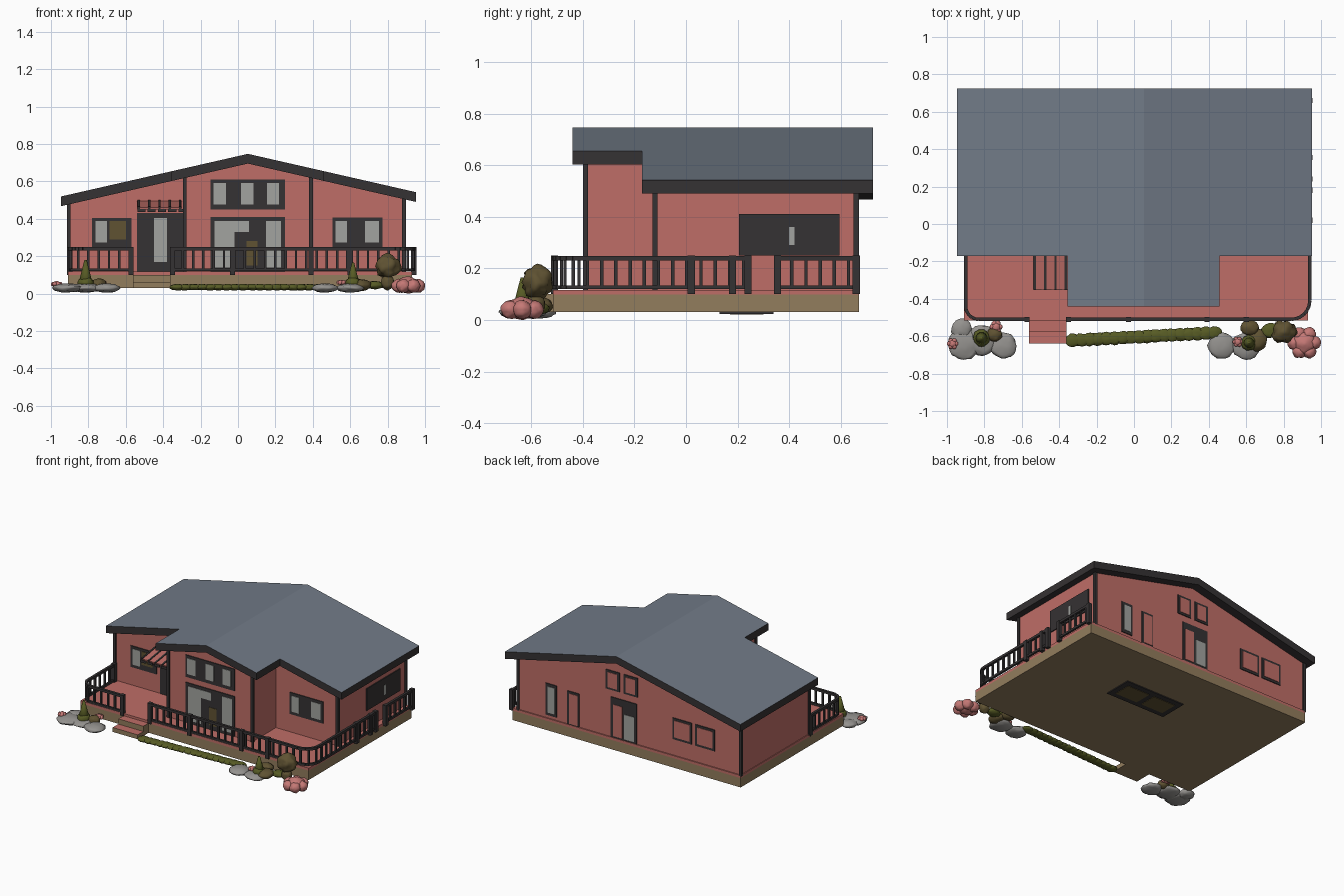
import bpy, bmesh, math, random
from mathutils import Vector, Matrix, noise

if "Cube" in bpy.data.objects:
    bpy.data.objects.remove(bpy.data.objects["Cube"])

random.seed(4)
COLORS = {
    "wall pink": (0.52, 0.155, 0.135), "roof slate": (0.165, 0.195, 0.24),
    "trim charcoal": (0.036, 0.032, 0.033), "base tan": (0.29, 0.205, 0.11),
    "hedge green": (0.095, 0.105, 0.018), "rock grey": (0.30, 0.29, 0.275),
    "glass grey": (0.36, 0.37, 0.35), "bush brown": (0.115, 0.085, 0.032),
    "flower pink": (0.56, 0.19, 0.18)}
NAMES = list(COLORS)
for n, c in COLORS.items():
    bpy.data.materials.new(n).diffuse_color = (*c, 1)
PINK, SLATE, DARK, TAN, GREEN, ROCK, GLASS, BROWN, FLOWER = range(9)


def finish(name, bm, rule=None, smooth=False):
    bmesh.ops.recalc_face_normals(bm, faces=bm.faces)
    bm.normal_update()
    for f in bm.faces:
        if rule:
            f.material_index = rule(f)
        f.smooth = smooth
    used = sorted({f.material_index for f in bm.faces})
    for f in bm.faces:
        f.material_index = used.index(f.material_index)
    me = bpy.data.meshes.new(name)
    bm.to_mesh(me)
    bm.free()
    for i in used:
        me.materials.append(bpy.data.materials[NAMES[i]])
    ob = bpy.data.objects.new(name, me)
    bpy.context.collection.objects.link(ob)
    return ob


def paint(verts, mat):
    for f in {f for v in verts for f in v.link_faces}:
        f.material_index = mat


def box(bm, x0, x1, y0, y1, z0, z1, mat=0):
    m = Matrix.Translation(((x0 + x1) / 2, (y0 + y1) / 2, (z0 + z1) / 2)) @ \
        Matrix.Diagonal((abs(x1 - x0), abs(y1 - y0), abs(z1 - z0), 1))
    paint(bmesh.ops.create_cube(bm, size=1, matrix=m)["verts"], mat)


def bar(bm, a, b, w, mat=DARK, h=None):
    a, b = Vector(a), Vector(b)
    m = Matrix.Translation((a + b) / 2) @ (b - a).to_track_quat('Z', 'Y').to_matrix().to_4x4() @ \
        Matrix.Diagonal((w, h or w, (b - a).length, 1))
    paint(bmesh.ops.create_cube(bm, size=1, matrix=m)["verts"], mat)


def prism(bm, pts, y0, y1, mat=0):
    a = [bm.verts.new((x, y0, z)) for x, z in pts]
    b = [bm.verts.new((x, y1, z)) for x, z in pts]
    bm.faces.new(a)
    bm.faces.new(b[::-1])
    for i in range(len(a)):
        j = (i + 1) % len(a)
        bm.faces.new((a[i], a[j], b[j], b[i]))
    paint(a + b, mat)


# Roof: one gable plane with a section projecting forward
RIDGE, TOP, SLOPE = 0.053, 0.747, 0.228
def roof_z(x):
    return TOP - SLOPE * abs(x - RIDGE)

def roof(name, x0, x1, y0, y1):
    bm = bmesh.new()
    xs = (x0, RIDGE, x1)
    prism(bm, [(x, roof_z(x)) for x in xs] + [(x, roof_z(x) - 0.052) for x in xs[::-1]], y0, y1)
    finish(name, bm, lambda f: SLATE if f.normal.z > 0.5 else DARK)

roof("main_roof", -0.946, 0.953, -0.17, 0.725)
roof("front_roof", -0.355, 0.457, -0.44, -0.17)

# Walls
def walls(name, x0, x1, y0, y1):
    bm = bmesh.new()
    prism(bm, [(x0, 0.1), (x0, roof_z(x0) - 0.03), (RIDGE, TOP - 0.03),
               (x1, roof_z(x1) - 0.03), (x1, 0.1)], y0, y1, PINK)
    finish(name, bm)

walls("main_walls", -0.905, 0.888, -0.12, 0.662)
walls("front_walls", -0.285, 0.39, -0.39, -0.12)

# Dark corner trims
bm = bmesh.new()
for x, y in ((-0.905, -0.12), (0.888, -0.12), (-0.905, 0.66), (0.888, 0.66), (-0.285, -0.39), (0.39, -0.39)):
    box(bm, x - 0.01, x + 0.01, y - 0.01, y + 0.01, 0.11, roof_z(x) - 0.04, DARK)
finish("corner_trims", bm)

# Base, deck and steps
bm = bmesh.new()
box(bm, -0.91, 0.93, -0.515, 0.67, 0.03, 0.098, TAN)
finish("base", bm)
bm = bmesh.new()
box(bm, -0.91, 0.93, -0.515, 0.67, 0.098, 0.117, PINK)
finish("deck", bm)
bm = bmesh.new()
box(bm, -0.562, -0.36, -0.64, -0.514, 0.03, 0.062)
box(bm, -0.562, -0.36, -0.575, -0.514, 0.062, 0.1)
finish("steps", bm, lambda f: PINK if f.normal.z > 0.5 else TAN)
bm = bmesh.new()
box(bm, -0.14, 0.34, 0.13, 0.34, 0.024, 0.031, DARK)
for x in (-0.1, 0.12):
    box(bm, x, x + 0.18, 0.17, 0.30, 0.021, 0.025, BROWN)
finish("floor_vent", bm)


# Windows and doors: dark plate with pane plates; s = outward y direction
def window(name, y, s, x0, x1, z0, z1, panes):
    bm = bmesh.new()
    box(bm, x0, x1, y, y + s * 0.006, z0, z1, DARK)
    for a, b, c, d, m in panes:
        box(bm, a, b, y + s * 0.003, y + s * 0.009, c, d, m)
    finish(name, bm)

F, B = -0.12, 0.662
window("left_window", F, -1, -0.78, -0.57, 0.25, 0.405,
       [(-0.762, -0.70, 0.272, 0.387, GLASS), (-0.688, -0.60, 0.29, 0.387, BROWN)])
window("right_window", F, -1, 0.505, 0.772, 0.25, 0.408,
       [(0.522, 0.582, 0.272, 0.388, GLASS), (0.68, 0.755, 0.272, 0.388, GLASS)])
window("entry_door", F, -1, -0.54, -0.29, 0.118, 0.43, [(-0.45, -0.38, 0.17, 0.405, GLASS)])
window("upper_window", -0.39, -1, -0.147, 0.25, 0.45, 0.61,
       [(x, x + 0.065, 0.475, 0.59, GLASS) for x in (-0.13, 0.017, 0.155)])
window("patio_door", -0.39, -1, -0.147, 0.25, 0.118, 0.41,
       [(-0.125, -0.02, 0.14, 0.388, GLASS), (0.15, 0.23, 0.14, 0.388, GLASS),
        (0.045, 0.105, 0.15, 0.28, BROWN), (-0.02, 0.06, 0.33, 0.388, GLASS)])
for i, x in enumerate((-0.62, -0.435)):
    window(f"back_window_{i}", B, 1, x - 0.078, x + 0.078, 0.235, 0.39,
           [(x - 0.062, x + 0.062, 0.252, 0.374, PINK)])
for i, x in enumerate((-0.02, 0.125)):
    window(f"back_upper_window_{i}", B, 1, x - 0.055, x + 0.055, 0.46, 0.6,
           [(x - 0.038, x + 0.038, 0.475, 0.585, PINK)])
window("back_center_door", B, 1, -0.07, 0.14, 0.118, 0.41,
       [(-0.05, 0.03, 0.13, 0.31, GLASS), (0.045, 0.12, 0.13, 0.36, PINK)])
window("back_side_door", B, 1, 0.395, 0.49, 0.118, 0.36, [(0.405, 0.475, 0.125, 0.345, PINK)])
window("back_side_window", B, 1, 0.575, 0.665, 0.14, 0.37, [(0.59, 0.645, 0.16, 0.35, GLASS)])
bm = bmesh.new()
box(bm, 0.888, 0.895, 0.205, 0.595, 0.25, 0.41, DARK)
box(bm, 0.89, 0.897, 0.40, 0.42, 0.29, 0.36, GLASS)
finish("side_window", bm)

# Striped awning over the entry
bm = bmesh.new()
xm = -0.42
bar(bm, (xm, -0.12, 0.49), (xm, -0.35, 0.455), 0.24, PINK, 0.012)
for i in range(5):
    x = -0.53 + i * 0.055
    bar(bm, (x, -0.12, 0.493), (x, -0.352, 0.458), 0.012, DARK, 0.014)
    box(bm, x - 0.008, x + 0.035, -0.354, -0.346, 0.435, 0.453, DARK)
finish("awning", bm)


# Railings following a path
def arc(cx, cy, r, a0):
    return [(cx + r * math.cos(math.radians(a0 + 15 * i)), cy + r * math.sin(math.radians(a0 + 15 * i)))
            for i in range(7)]

def railing(name, path, posts=()):
    bm = bmesh.new()
    pts = [Vector(p) for p in path]
    dist = 0.0
    for a, b in zip(pts, pts[1:]):
        for z, w in ((0.127, 0.015), (0.239, 0.018)):
            bar(bm, (*a, z), (*b, z), w)
        length = (b - a).length
        while dist <= length:
            p = a.lerp(b, dist / length)
            bar(bm, (*p, 0.12), (*p, 0.238), 0.013)
            dist += 0.055
        dist -= length
    for x, y in (path[0], path[-1], *posts):
        bar(bm, (x, y, 0.1), (x, y, 0.25), 0.028)
    finish(name, bm)

railing("left_railing", [(-0.9, -0.14)] + arc(-0.83, -0.44, 0.07, 180) + [(-0.572, -0.51)])
railing("front_railing", [(-0.35, -0.51)] + arc(0.84, -0.41, 0.1, 270) + [(0.94, 0.24)],
        [(-0.03, -0.51), (0.39, -0.51), (0.60, -0.51), (0.94, 0.02), (0.94, 0.18)])
railing("back_railing", [(0.94, 0.355), (0.94, 0.66)])


# Garden: lumpy blobs, cones, hedge
def blob(bm, c, r, mat, rough=0.15):
    vs = bmesh.ops.create_icosphere(bm, subdivisions=3, radius=1)["verts"]
    off = Vector((random.random(), random.random(), random.random())) * 20
    for v in vs:
        k = 1 + rough * noise.noise(v.co * 2.2 + off)
        v.co = Vector(c) + Vector([v.co[i] * r[i] * k for i in range(3)])
    paint(vs, mat)

def flower(bm, x, y, z, r):
    blob(bm, (x, y, z), (r * 0.7, r * 0.7, r * 0.5), FLOWER)
    for i in range(6):
        a = i * math.pi / 3
        blob(bm, (x + r * 0.6 * math.cos(a), y + r * 0.6 * math.sin(a), z - r * 0.05),
             (r * 0.42, r * 0.42, r * 0.4), FLOWER)

def cone_tree(bm, x, y, r, top):
    m = Matrix.Translation((x, y, 0.025 + (top - 0.025) / 2))
    blob(bm, (x, y, 0.055), (r, r, 0.035), GREEN)
    paint(bmesh.ops.create_cone(bm, cap_ends=True, segments=16, radius1=r, radius2=0.006,
                                depth=top - 0.025, matrix=m)["verts"], GREEN)

bm = bmesh.new()
for x, y, r in ((-0.92, -0.56, 0.055), (-0.91, -0.64, 0.085), (-0.70, -0.65, 0.07),
                (-0.81, -0.62, 0.08), (0.465, -0.65, 0.07), (0.60, -0.65, 0.075)):
    blob(bm, (x, y, 0.03), (r, r, 0.024), ROCK)
finish("rocks", bm, smooth=True)

bm = bmesh.new()
cone_tree(bm, -0.815, -0.61, 0.045, 0.18)
cone_tree(bm, 0.615, -0.635, 0.042, 0.165)
finish("cone_shrubs", bm, smooth=True)

bm = bmesh.new()
blob(bm, (0.80, -0.575, 0.145), (0.064, 0.058, 0.065), BROWN, 0.3)
blob(bm, (0.80, -0.58, 0.06), (0.035, 0.035, 0.04), BROWN)
blob(bm, (0.62, -0.555, 0.055), (0.05, 0.04, 0.03), BROWN)
blob(bm, (0.73, -0.57, 0.045), (0.05, 0.04, 0.022), GREEN)
blob(bm, (0.66, -0.62, 0.045), (0.05, 0.06, 0.03), BROWN)
blob(bm, (-0.745, -0.59, 0.05), (0.04, 0.04, 0.03), BROWN)
finish("bushes", bm, smooth=True)

bm = bmesh.new()
flower(bm, 0.91, -0.635, 0.045, 0.088)
flower(bm, -0.97, -0.64, 0.052, 0.03)
flower(bm, -0.737, -0.55, 0.06, 0.034)
flower(bm, 0.555, -0.63, 0.06, 0.028)
finish("flowers", bm, smooth=True)

bm = bmesh.new()
for i in range(18):
    t = i / 17
    blob(bm, (-0.325 + 0.75 * t, -0.622 + 0.04 * t, 0.034), (0.045, 0.035, 0.017), GREEN)
finish("hedge", bm, smooth=True)

for m in bpy.data.materials:
    if m.users and not m.is_grease_pencil:
        m.use_nodes = True
        m.node_tree.nodes["Principled BSDF"].inputs["Base Color"].default_value = m.diffuse_color
